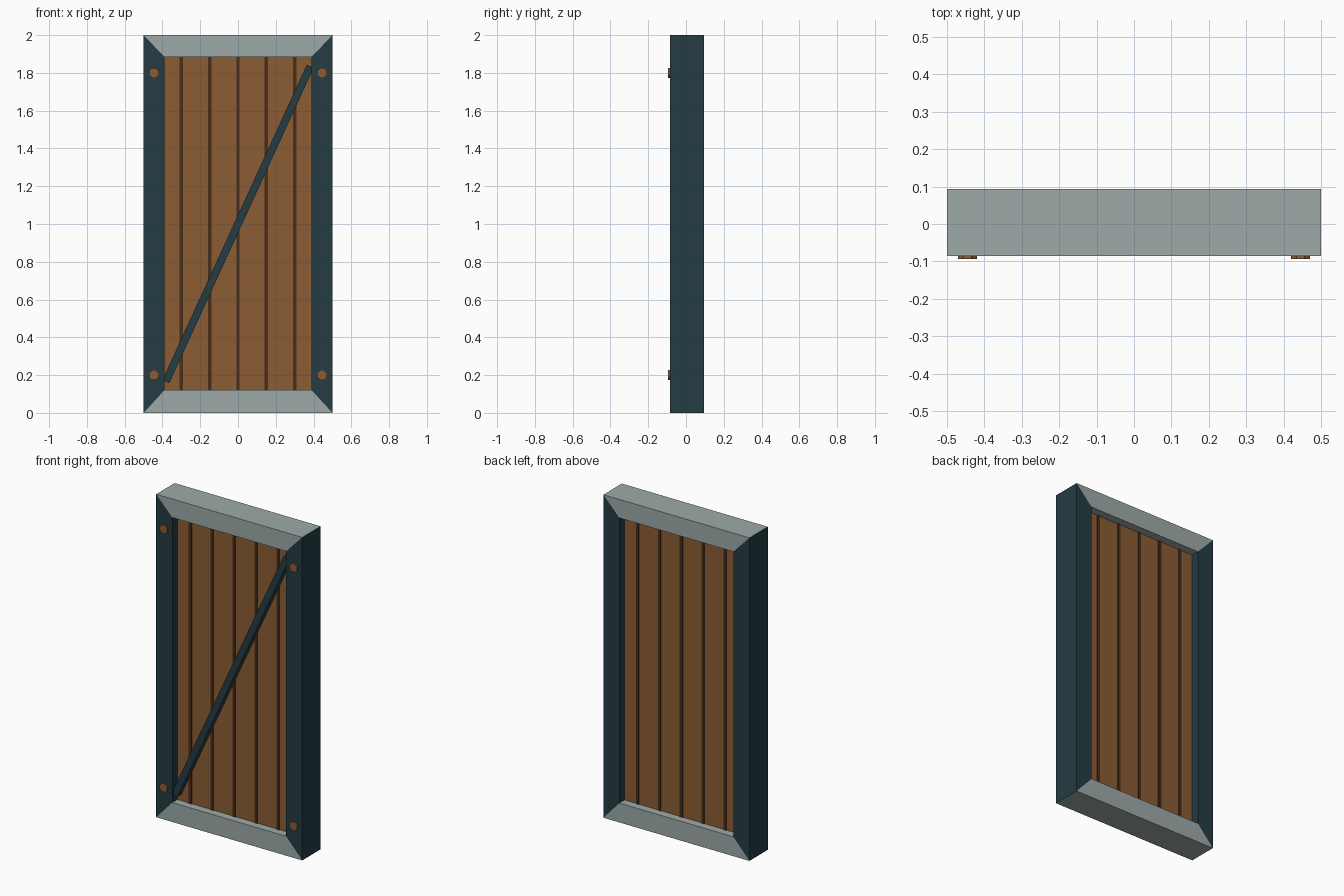
import bpy, bmesh, math
from mathutils import Matrix

if "Cube" in bpy.data.objects:
    bpy.data.objects.remove(bpy.data.objects["Cube"])


def material(name, rgb):
    def lin(c):
        c /= 255
        return c / 12.92 if c <= 0.04045 else ((c + 0.055) / 1.055) ** 2.4
    m = bpy.data.materials.new(name)
    m.diffuse_color = (*[lin(c) for c in rgb], 1)
    m.use_nodes = True
    m.node_tree.nodes["Principled BSDF"].inputs["Base Color"].default_value = m.diffuse_color
    return m


TEAL = material("dark_teal", (36, 60, 67))
GREY = material("pale_grey_green", (157, 170, 168))
WOOD = material("brown_wood", (140, 92, 52))
GROOVE = material("dark_brown", (72, 46, 27))

FRONT, BACK = -0.086, 0.094               # frame depth
PANEL_FRONT, PANEL_BACK = -0.036, 0.044   # panel depth


def prism(name, outline, y0, y1, mat):
    """Extrude an (x, z) outline from y0 to y1."""
    bm = bmesh.new()
    face = bm.faces.new([bm.verts.new((x, y0, z)) for x, z in outline])
    ext = bmesh.ops.extrude_face_region(bm, geom=[face])["geom"]
    bmesh.ops.translate(bm, vec=(0, y1 - y0, 0),
                        verts=[g for g in ext if isinstance(g, bmesh.types.BMVert)])
    bmesh.ops.recalc_face_normals(bm, faces=bm.faces)
    mesh = bpy.data.meshes.new(name)
    bm.to_mesh(mesh)
    bm.free()
    mesh.materials.append(mat)
    ob = bpy.data.objects.new(name, mesh)
    bpy.context.collection.objects.link(ob)
    return ob


def rect(x0, x1, z0, z1):
    return [(x0, z0), (x1, z0), (x1, z1), (x0, z1)]


# Mitred frame: two dark stiles, two pale rails
outer = rect(-0.5, 0.5, 0, 2)
inner = rect(-0.39, 0.39, 0.12, 1.885)
names = ["bottom_rail", "right_stile", "top_rail", "left_stile"]
for i, name in enumerate(names):
    j = (i + 1) % 4
    prism(name, [outer[i], outer[j], inner[j], inner[i]], FRONT, BACK,
          TEAL if "stile" in name else GREY)

# Wooden panel, with its edges let into the frame
prism("panel", rect(-0.4, 0.4, 0.11, 1.895), PANEL_FRONT, PANEL_BACK, WOOD)

# Dark plank seams, visible on both faces
for i in range(5):
    x = -0.3 + 0.15 * i
    prism(f"plank_seam_{i + 1}", rect(x - 0.009, x + 0.009, 0.115, 1.89),
          PANEL_FRONT - 0.005, PANEL_BACK + 0.005, GROOVE)

# Diagonal brace across the front
brace = prism("diagonal_brace", rect(-0.918, 0.918, -0.02, 0.02),
              FRONT + 0.01, PANEL_FRONT + 0.002, TEAL)
brace.data.transform(Matrix.Translation((0, 0, 1))
                     @ Matrix.Rotation(-math.radians(65.4), 4, 'Y'))

# Octagonal bolt heads at the corners
for sx, side in ((-1, "left"), (1, "right")):
    for z, level in ((0.2, "lower"), (1.8, "upper")):
        ring = [(sx * 0.445 + 0.028 * math.cos(math.radians(45 * k + 22.5)),
                 z + 0.028 * math.sin(math.radians(45 * k + 22.5))) for k in range(8)]
        prism(f"bolt_{level}_{side}", ring, FRONT - 0.008, FRONT + 0.01, WOOD)
